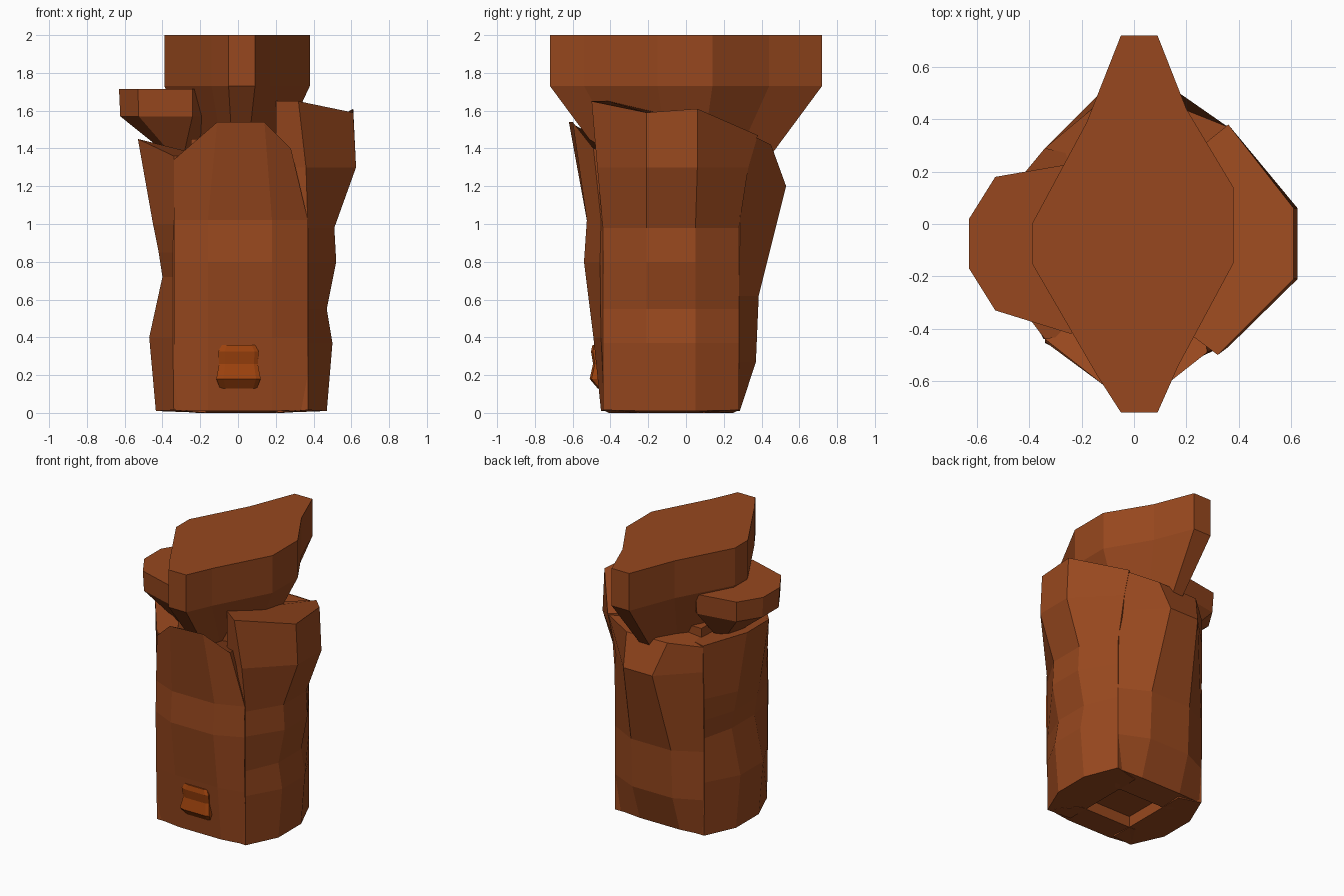
import bpy, bmesh

if "Cube" in bpy.data.objects:
    bpy.data.objects.remove(bpy.data.objects["Cube"])


def material(name, rgb):
    m = bpy.data.materials.new(name)
    m.diffuse_color = (*rgb, 1)
    m.use_nodes = True
    m.node_tree.nodes["Principled BSDF"].inputs["Base Color"].default_value = m.diffuse_color
    return m


ROCK = material("rust_rock", (0.31, 0.064, 0.013))
ORANGE = material("orange_rock", (0.34, 0.055, 0.004))


def loft(name, rings, mat):
    """Skin a stack of equal-length rings of 3D points and cap both ends."""
    bm = bmesh.new()
    vs = [[bm.verts.new(p) for p in r] for r in rings]
    n = len(vs[0])
    for a, b in zip(vs, vs[1:]):
        for i in range(n):
            j = (i + 1) % n
            bm.faces.new((a[i], a[j], b[j], b[i]))
    bm.faces.new(vs[0][::-1])
    bm.faces.new(vs[-1])
    bmesh.ops.recalc_face_normals(bm, faces=bm.faces)
    bmesh.ops.dissolve_limit(bm, angle_limit=0.01, verts=bm.verts, edges=bm.edges)
    me = bpy.data.meshes.new(name)
    bm.to_mesh(me)
    bm.free()
    me.materials.append(mat)
    ob = bpy.data.objects.new(name, me)
    bpy.context.collection.objects.link(ob)
    return ob


def slab(name, place, inner, u, inner_u, rows, top):
    """Upright wall slab. rows: height, edge depth, middle depth, optional u.
    u: sideways positions of the 4 outer corners; top: their (u, depth, z)."""
    rings = []
    for z, e, m, *own_u in rows:
        zs = (z + .015, z + .01, z + .01, z + .015) if z == 0 else (z,) * 4
        us = own_u[0] if own_u else u
        ring = [(*place(a, d), h) for a, d, h in zip(us, (e, m, m, e), zs)]
        ring += [(*place(a, inner), z) for a in inner_u[::-1]]
        rings.append(ring)
    ring = [(*place(a, d), z) for a, d, z in top]
    ring += [(*place(inner_u[1], inner), top[3][2]), (*place(inner_u[0], inner), top[0][2])]
    rings.append(ring)
    return loft(name, rings, ROCK)


# Four wall slabs around a core; the side slabs overlap the front and back
slab("front_slab", lambda a, d: (a, -d), .25, (-.34, -.16, .18, .37), (-.22, .24),
     [(0, .43, .45), (.4, .45, .49), (.8, .455, .54), (1.02, .45, .525)],
     [(-.34, .44, 1.34), (-.11, .62, 1.54), (.14, .60, 1.54), (.28, .49, 1.4)])
slab("back_slab", lambda a, d: (a, d), .09, (-.34, -.15, .17, .37), (-.22, .24),
     [(0, .27, .285), (.27, .28, .37), (.62, .28, .385),
      (1.2, .29, .53, (-.34, -.10, .13, .37))],
     [(-.34, .29, 1.38), (-.16, .44, 1.42), (.16, .45, 1.42), (.36, .37, 1.46)])
slab("right_slab", lambda a, d: (d, a), .20, (-.44, -.21, .05, .28), (-.41, .25),
     [(0, .37, .47), (.37, .37, .50), (.55, .37, .47), (.8, .37, .52),
      (.98, .37, .51), (1.3, .36, .625, (-.47, -.21, .06, .33))],
     [(-.50, .32, 1.65), (-.21, .61, 1.59), (.06, .61, 1.61), (.38, .36, 1.47)])
slab("left_slab", lambda a, d: (-d, a), .17, (-.44, -.21, .05, .28), (-.41, .25),
     [(0, .34, .435), (.4, .345, .47), (.72, .345, .40), (.85, .345, .42), (1.0, .34, .45)],
     [(-.44, .34, 1.36), (-.19, .53, 1.45), (.06, .53, 1.45), (.29, .34, 1.39)])

# Core that closes the recess underneath and the gap at the top
loft("core", [[(x, y, z) for x, y in ((-.25, -.33), (.28, -.33), (.28, .18), (-.25, .18))]
              for z in (.08, 1.45)], ROCK)


def tapered(name, outline, levels, centre=(0, 0)):
    """Stone with one outline scaled per level: (z, x scale, y scale)."""
    cx, cy = centre
    return loft(name, [[(cx + (x - cx) * sx, cy + (y - cy) * sy, z) for x, y in outline]
                       for z, sx, sy in levels], ROCK)


# Long pointed cap stone
half = [(.09, -.72), (.17, -.54), (.38, -.15), (.38, .14), (.20, .44), (.09, .72)]
cap = half + [(-.05, .72), (-.18, .39), (-.39, 0), (-.39, -.15), (-.14, -.58), (-.05, -.72)]
tapered("cap_stone", cap, [(1.36, .55, .62), (1.73, 1, 1), (2, 1, 1)])

# Smaller ledge stone tucked under the cap on the left
ledge = [(-.63, -.17), (-.53, -.33), (-.24, -.42), (-.1, -.2), (-.1, .1),
         (-.24, .23), (-.53, .18), (-.63, .02)]
tapered("ledge_stone", ledge, [(1.39, .3, .55), (1.57, .98, .97), (1.715, 1, 1)], (-.3, -.09))

# Small orange lump on the lower front
lump = [(.13, .10, .468), (.18, .12, .51), (.26, .105, .492), (.325, .11, .503), (.36, .09, .495)]
loft("front_lump", [[(-w + .005, -.42, z), (-w + .005, -d + .01, z), (-w * .65, -d, z),
                     (w * .8, -d, z), (w, -d + .01, z), (w, -.42, z)]
                    for z, w, d in lump], ORANGE)
